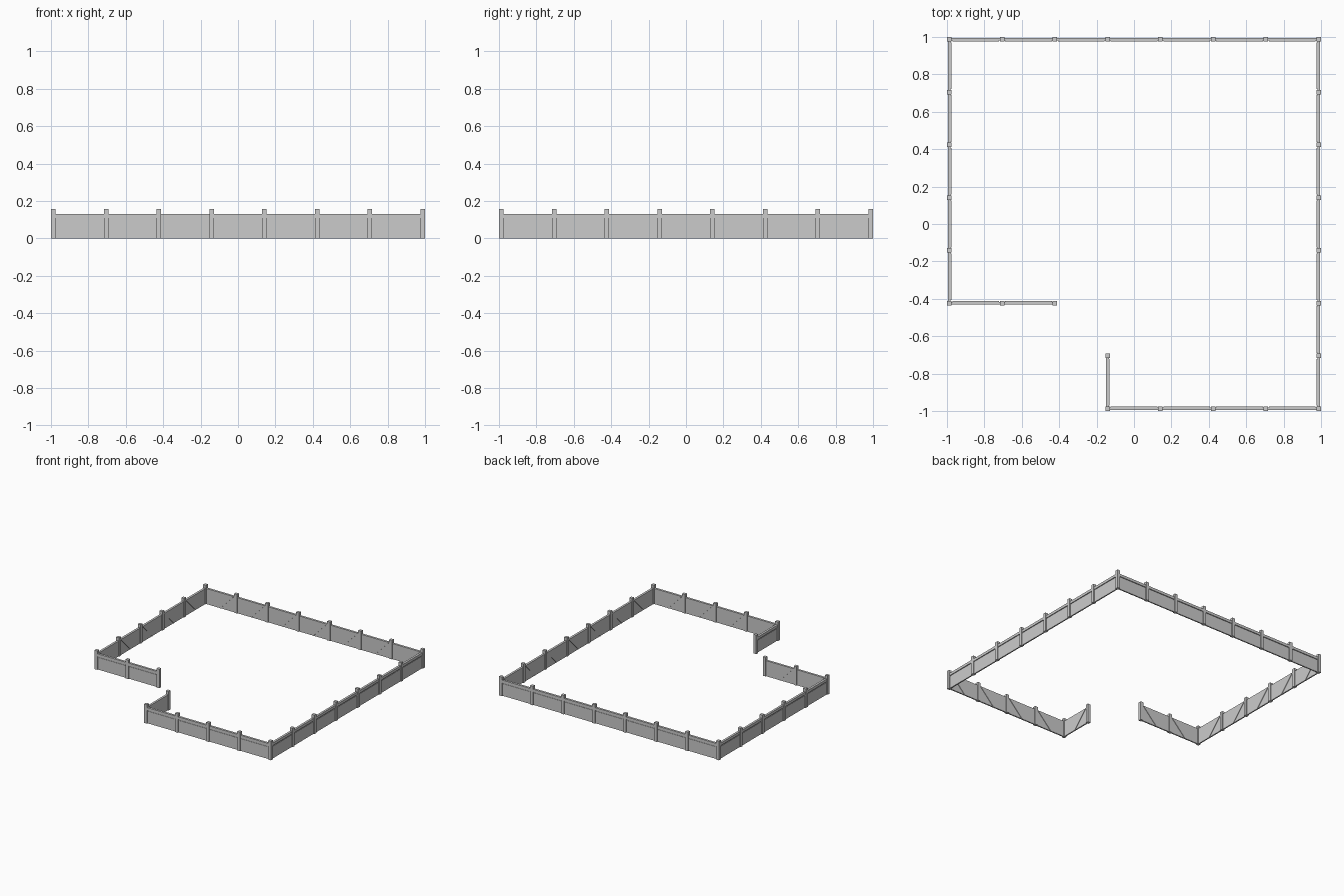
import bpy
from mathutils import Vector

if "Cube" in bpy.data.objects:
    bpy.data.objects.remove(bpy.data.objects["Cube"])

STEP = 0.282          # spacing between posts
EDGE = 0.987          # post centre line
POST = 0.0125         # half width of a post
TOP = 0.13            # panel height


def prism(name, profile, d0, d1, origin, along):
    """Extrude a (distance along wall, height) profile between two outward depths."""
    out = Vector((-along.y, along.x, 0))
    n = len(profile)
    verts = [origin + along * s + out * d + Vector((0, 0, z))
             for d in (d0, d1) for s, z in profile]
    faces = [tuple(range(n)), tuple(range(2 * n - 1, n - 1, -1))]
    faces += [(i, i + n, (i + 1) % n + n, (i + 1) % n) for i in range(n)]
    mesh = bpy.data.meshes.new(name)
    mesh.from_pydata(verts, [], faces)
    mesh.update()
    obj = bpy.data.objects.new(name, mesh)
    bpy.context.collection.objects.link(obj)
    return obj


def board(name, z0, z1, d0, d1, origin, along):
    a, b = 0.008, STEP - 0.008
    prism(name, [(a, z0), (b, z0), (b, z1), (a, z1)], d0, d1, origin, along)


def post(p):
    prism("post", [(-POST, 0), (POST, 0), (POST, 0.156), (-POST, 0.156)],
          -POST, POST, p, Vector((1, 0, 0)))


# Fence path: direction and number of panels, walked clockwise
pos = Vector((-EDGE + 2 * STEP, -EDGE + 2 * STEP, 0))
post(pos)
runs = [((-1, 0, 0), 2), ((0, 1, 0), 5), ((1, 0, 0), 7),
        ((0, -1, 0), 7), ((-1, 0, 0), 4), ((0, 1, 0), 1)]
for direction, count in runs:
    along = Vector(direction)
    for _ in range(count):
        # thin panel with outer rail and lower boarding
        board("panel", 0, TOP, -0.006, 0.001, pos, along)
        board("top_rail", 0.108, TOP, 0.001, 0.008, pos, along)
        board("lower_board", 0, 0.1, 0.001, 0.004, pos, along)
        # triangular stiffener on the inner face
        prism("inner_gusset", [(0.016, TOP), (STEP / 2, 0), (STEP - 0.016, TOP)],
              -0.010, -0.006, pos, along)
        pos = pos + along * STEP
        post(pos)
